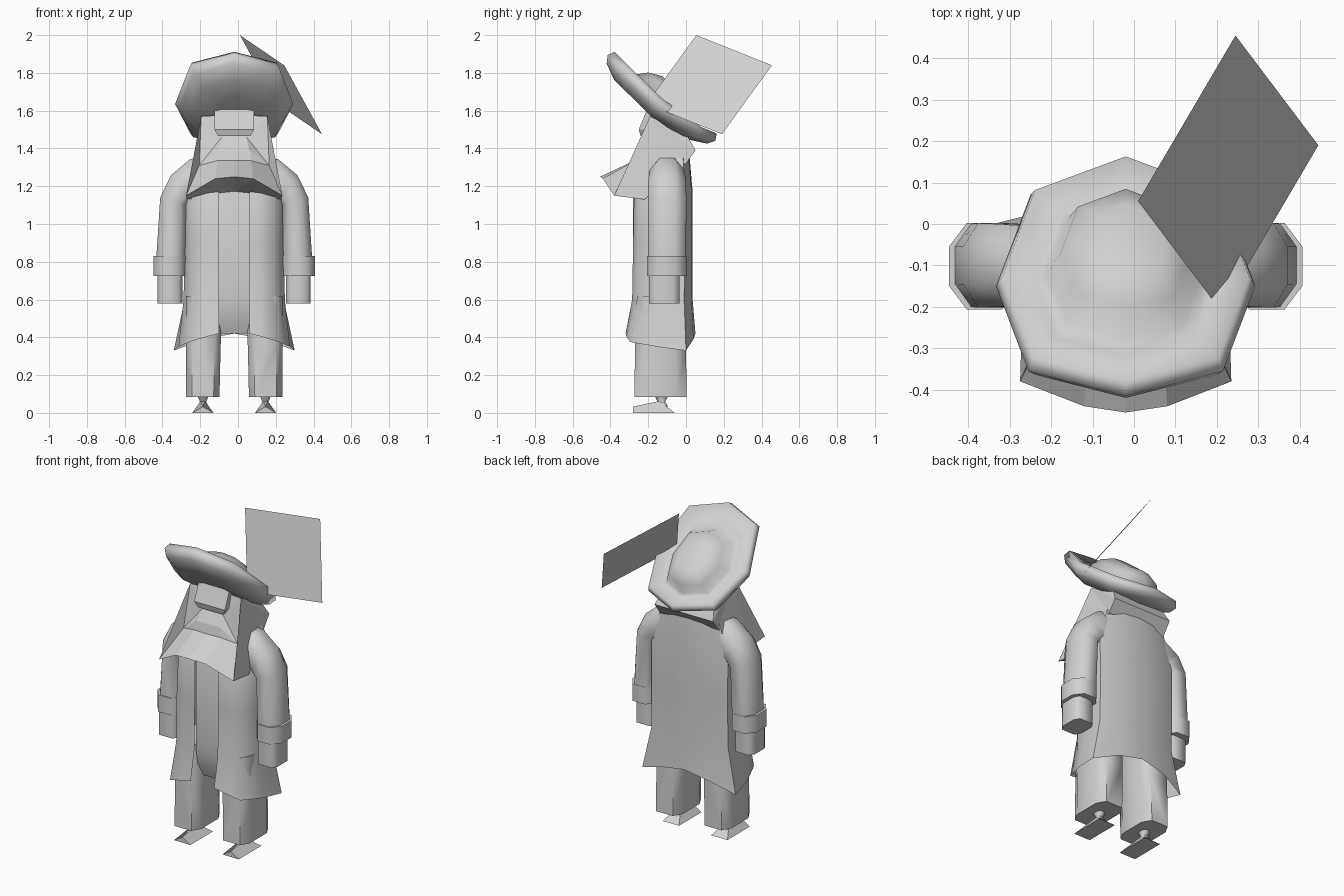
import bpy, bmesh, math
from mathutils import Vector

if "Cube" in bpy.data.objects:
    bpy.data.objects.remove(bpy.data.objects["Cube"])

MID = -0.02  # symmetry plane of the figure
grey = bpy.data.materials.new("plain_grey")
grey.diffuse_color = (0.64, 0.64, 0.64, 1)
grey.use_nodes = True
grey.node_tree.nodes["Principled BSDF"].inputs["Base Color"].default_value = grey.diffuse_color


def make(name, verts, faces, mirror=False, smooth=60, recalc=True):
    mesh = bpy.data.meshes.new(name)
    mesh.from_pydata([tuple(v) for v in verts], [], faces)
    mesh.materials.append(grey)
    if recalc:
        bm = bmesh.new()
        bm.from_mesh(mesh)
        bmesh.ops.recalc_face_normals(bm, faces=bm.faces)
        bm.to_mesh(mesh)
        bm.free()
    ob = bpy.data.objects.new(name, mesh)
    bpy.context.collection.objects.link(ob)
    if mirror:
        ob.location.x = MID
        mod = ob.modifiers.new("mirror", 'MIRROR')
        mod.use_clip = True
    if smooth:
        bpy.ops.object.select_all(action='DESELECT')
        ob.select_set(True)
        bpy.context.view_layer.objects.active = ob
        bpy.ops.object.shade_smooth_by_angle(angle=math.radians(smooth))
    return ob


def loft(name, rings, closed=True, caps=True, **kw):
    n = len(rings[0])
    verts = [v for r in rings for v in r]
    faces = []
    for i in range(len(rings) - 1):
        for j in range(n if closed else n - 1):
            k = (j + 1) % n
            faces.append((i * n + j, i * n + k, (i + 1) * n + k, (i + 1) * n + j))
    if caps:
        faces.append(tuple(range(n)))
        faces.append(tuple((len(rings) - 1) * n + j for j in range(n)))
    return make(name, verts, faces, **kw)


def limb_ring(outer, inner, yc, yh, a=.5, b=.45):
    """Eight-sided ring spanning two (x, z) points; a, b set the corner cuts."""
    ring = []
    for u, v in ((1, b), (a, 1), (-a, 1), (-1, b), (-1, -b), (-a, -1), (a, -1), (1, -b)):
        t = (u + 1) / 2
        ring.append((inner[0] + (outer[0] - inner[0]) * t, yc + yh * v,
                     inner[1] + (outer[1] - inner[1]) * t))
    return ring


# Coat: half outline at each level, front edge round to back centre
coat = [
    [(.08, -.32, .42), (.14, -.315, .405), (.24, -.295, .375), (.295, -.15, .35),
     (.32, 0, .33), (.16, .04, .39), (0, .05, .42)],
    [(.08, -.285, .6), (.14, -.285, .6), (.225, -.255, .6), (.268, -.14, .6),
     (.262, -.01, .6), (.14, .03, .6), (0, .035, .6)],
    [(.08, -.28, .9), (.14, -.28, .9), (.225, -.25, .9), (.263, -.14, .9),
     (.26, -.005, .9), (.14, .03, .9), (0, .035, .9)],
    [(.08, -.28, 1.17), (.14, -.275, 1.17), (.22, -.24, 1.17), (.262, -.13, 1.17),
     (.262, -.01, 1.17), (.14, .03, 1.17), (0, .035, 1.17)],
    [(.05, -.2, 1.34), (.1, -.2, 1.34), (.15, -.18, 1.34), (.2, -.1, 1.345),
     (.2, -.015, 1.35), (.1, .012, 1.37), (0, .018, 1.37)],
]
loft("coat", coat, closed=False, caps=False, mirror=True)

# Shirt panel in the coat opening
panel = [[(.085, y + .005, z), (0, y, z)] for y, z in
         ((-.215, .42), (-.25, .5), (-.268, .6), (-.268, 1.17), (-.2, 1.34))]
loft("shirt_panel", panel, closed=False, caps=False, mirror=True)

# Sleeves, cuffs and hands
loft("sleeve", [limb_ring(o, i, -.1, h) for o, i, h in (
    ((.415, .78), (.258, .78), .1),
    ((.392, 1.14), (.25, 1.1), .102),
    ((.335, 1.258), (.22, 1.12), .1),
    ((.235, 1.342), (.16, 1.12), .093),
    ((.12, 1.368), (.1, 1.12), .08))], mirror=True)
loft("cuff", [limb_ring((.427, z), (.255, z), -.102, .104) for z in (.725, .83)], mirror=True)
loft("hand", [limb_ring((.405, z), (x, z), -.115, .08, .7, .6) for z, x in
              ((.578, .275), (.76, .275))], mirror=True)

# Trouser legs
loft("trouser_leg", [limb_ring((.255, z), (x, z), -.135, h, .65, .6) for z, x, h in
                     ((.085, .078, .138), (.35, .072, .135), (.62, .06, .125))], mirror=True)

# Ankles and ridged feet
loft("ankle", [limb_ring((.165 + r, z), (.165 - r, z), -.13, r * 1.2) for z, r in
               ((.035, .03), (.058, .016), (.09, .03))], mirror=True)
foot = [(.11, -.28, 0), (.222, -.28, 0), (.222, -.06, 0), (.11, -.06, 0),
        (.166, -.28, .033), (.178, -.14, .063), (.154, -.14, .063)]
make("foot", foot, [(0, 1, 2, 3), (0, 1, 4), (4, 5, 6), (6, 5, 2, 3),
                    (1, 2, 5, 4), (0, 4, 6, 3)], mirror=True, smooth=0)

# Head with hair, moustache and beard
head = [(0, -.19, 1.58), (.175, -.19, 1.57), (.175, 0, 1.48), (0, 0, 1.48),
        (.2, .05, 1.39), (0, .05, 1.39), (.2, 0, 1.32), (0, 0, 1.32),
        (0, -.22, 1.46), (.065, -.22, 1.46), (0, -.26, 1.39), (.08, -.26, 1.39),
        (.185, -.24, 1.31), (0, -.455, 1.25), (.1, -.44, 1.24), (.255, -.38, 1.15),
        (.25, -.22, 1.13), (0, -.26, 1.17), (0, -.275, 1.335), (.09, -.27, 1.335)]
make("head_and_beard", head, [
    (0, 1, 2, 3), (3, 2, 4, 5), (5, 4, 6, 7), (0, 8, 9, 1), (8, 10, 11, 9),
    (9, 11, 12), (1, 9, 12), (1, 12, 15), (10, 18, 19, 11), (11, 19, 12),
    (18, 13, 14, 19), (19, 14, 15, 12), (13, 17, 14), (14, 17, 16, 15),
    (1, 15, 16), (1, 16, 6), (1, 6, 4), (1, 4, 2), (17, 7, 6, 16)],
    mirror=True, smooth=0)

# Nose block
nose = [[(MID + sx * w, y, z) for sx, y in ((-1, f), (1, f), (1, -.12), (-1, -.12))]
        for w, f, z in ((.085, -.24, 1.465), (.105, -.25, 1.5), (.105, -.205, 1.61), (.06, -.19, 1.63))]
loft("nose", nose, smooth=0)

# Tilted hat: rings shrunk from the rim and shifted along the hat axis
half = [(0, -.415, 1.895), (.235, -.355, 1.835), (.313, -.15, 1.635), (.23, .07, 1.475), (0, .155, 1.44)]
rim = [Vector(p) for p in half] + [Vector((-x, y, z)) for x, y, z in half[3:0:-1]]
centre = Vector((0, -.125, 1.68))
axis = Vector((0, .63, .777))
slope = Vector((0, .777, -.63))
rings = []
for s, o, d in ((.3, -.1, 0), (.7, -.085, 0), (.93, -.04, 0), (1, 0, 0), (.95, .035, 0),
                (.7, -.01, .02), (.6, .0, .03), (.5, .055, .045), (.3, .085, .045)):
    rings.append([centre + (p - centre) * s + axis * o + slope * d + Vector((MID, 0, 0)) for p in rim])
loft("hat", rings, smooth=100)

# Feather: one thin flat sheet tucked into the hat
a, b, c = Vector((.01, .055, 2.0)), Vector((.245, .455, 1.84)), Vector((.445, .19, 1.475))
make("feather", [a, b, c, a + c - b], [(0, 3, 2, 1)], smooth=0, recalc=False)
